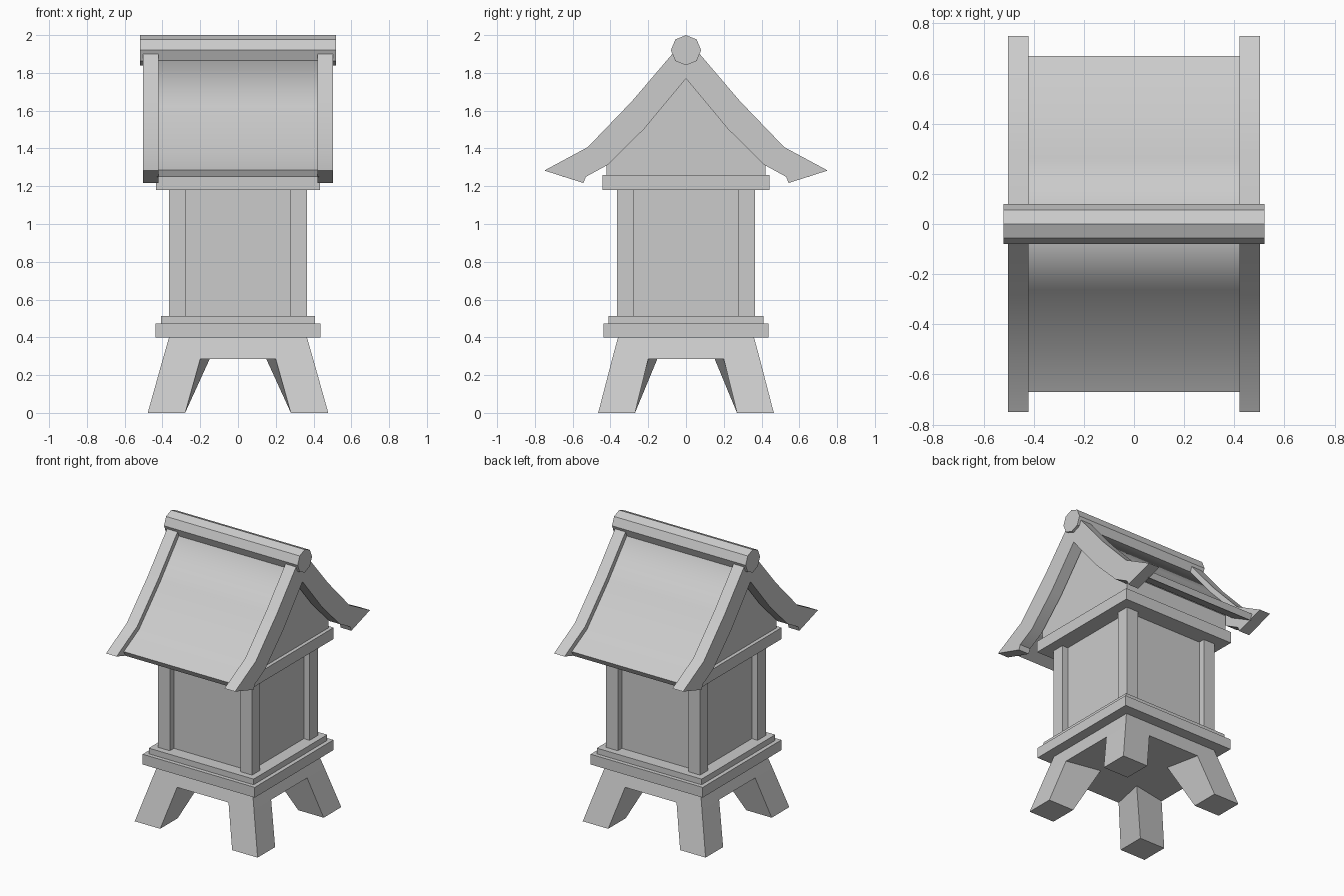
import bpy, bmesh
from math import radians, pi, sin, cos

if "Cube" in bpy.data.objects:
    bpy.data.objects.remove(bpy.data.objects["Cube"])


def finish(name, bm, smooth=None):
    bmesh.ops.recalc_face_normals(bm, faces=bm.faces)
    me = bpy.data.meshes.new(name)
    bm.to_mesh(me)
    bm.free()
    ob = bpy.data.objects.new(name, me)
    bpy.context.collection.objects.link(ob)
    if smooth:
        bpy.ops.object.select_all(action='DESELECT')
        ob.select_set(True)
        bpy.context.view_layer.objects.active = ob
        bpy.ops.object.shade_smooth_by_angle(angle=radians(smooth))
    return ob


def loft(name, *rings, smooth=None):
    """Solid skinned through rings of equal point count."""
    bm = bmesh.new()
    vs = [[bm.verts.new(p) for p in r] for r in rings]
    n = len(vs[0])
    for a, b in zip(vs, vs[1:]):
        for i in range(n):
            j = (i + 1) % n
            bm.faces.new((a[i], a[j], b[j], b[i]))
    bm.faces.new(vs[0])
    bm.faces.new(vs[-1])
    return finish(name, bm, smooth)


def rect(x, y, z):
    return [(-x, -y, z), (x, -y, z), (x, y, z), (-x, y, z)]


def slab(name, x, y, z0, z1):
    return loft(name, rect(x, y, z0), rect(x, y, z1))


def extrude_x(name, profile, x0, x1, smooth=None):
    return loft(name, [(x0, y, z) for y, z in profile],
                [(x1, y, z) for y, z in profile], smooth=smooth)


def mirrored(half):
    """Mirror a profile whose first and last points lie on y = 0."""
    return half + [(-y, z) for y, z in half[-2:0:-1]]


# Tapered leg frame and four splayed legs
loft("leg_frame", rect(0.398, 0.391, 0.285), rect(0.365, 0.36, 0.40))
for sx, lr in ((-1, "left"), (1, "right")):
    for sy, fb in ((-1, "front"), (1, "back")):
        foot = [(0.478, 0.465), (0.28, 0.465), (0.28, 0.27), (0.478, 0.27)]
        top = [(0.398, 0.391), (0.20, 0.391), (0.15, 0.152), (0.398, 0.20)]
        loft(f"{fb}_{lr}_leg",
             [(sx * x, sy * y, 0) for x, y in foot],
             [(sx * x, sy * y, 0.285) for x, y in top])
        # Corner post
        a, b = 0.275, 0.365
        post = [(a, a), (b, a), (b, b), (a, b)]
        loft(f"{fb}_{lr}_post", *[[(sx * x, sy * y, z) for x, y in post]
                                  for z in (0.50, 1.19)])

# Stepped base, walls and top plate
slab("base_plate", 0.436, 0.437, 0.40, 0.472)
slab("base_step", 0.408, 0.409, 0.472, 0.512)
slab("walls", 0.32, 0.32, 0.50, 1.19)
slab("top_plate", 0.435, 0.442, 1.18, 1.26)

# Gable block under the roof
extrude_x("gable", mirrored([(0, 1.26), (0.42, 1.26), (0.42, 1.38),
                             (0.23, 1.58), (0, 1.85)]), -0.41, 0.41)

# Curved roof panel, smooth on top only
roof = extrude_x("roof_panel", mirrored(
    [(0, 1.935), (0.262, 1.625), (0.50, 1.378), (0.67, 1.287),
     (0.65, 1.25), (0.475, 1.343), (0.23, 1.59), (0, 1.86)]), -0.43, 0.43)
for p in roof.data.polygons:
    p.use_smooth = p.normal.z > 0.3

# Thick boards along both gable ends
board = mirrored([(0, 1.985), (0.286, 1.65), (0.52, 1.407), (0.75, 1.283),
                  (0.543, 1.217), (0.53, 1.25), (0.416, 1.312),
                  (0.222, 1.503), (0, 1.77)])
for s, lr in ((-1, "left"), (1, "right")):
    extrude_x(f"{lr}_gable_board", board, s * 0.42, s * 0.502, smooth=25)

# Eight-sided ridge beam
extrude_x("ridge_beam", [(0.08 * sin(i * pi / 4), 1.92 + 0.08 * cos(i * pi / 4))
                         for i in range(8)], -0.52, 0.52)
